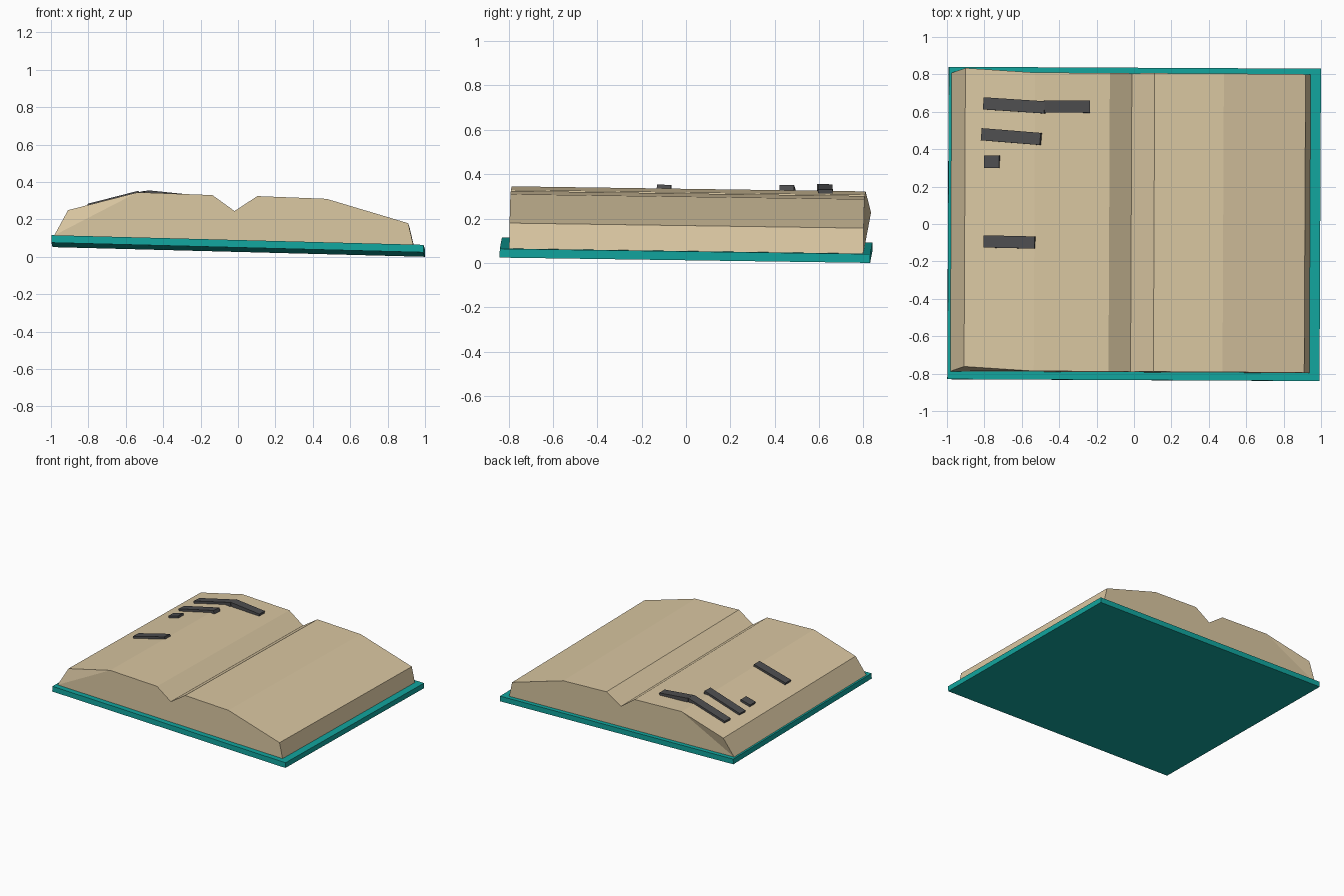
import bpy
import bmesh
from mathutils import Euler, Matrix, Vector

default = bpy.data.objects.get("Cube")
if default:
    bpy.data.objects.remove(default, do_unlink=True)

# The whole book rests at a slight tilt
TILT = Matrix.Translation((0, 0, 0.038)) @ Euler((-0.0143, 0.026, -0.005)).to_matrix().to_4x4()


def material(name, rgb):
    mat = bpy.data.materials.new(name)
    mat.use_nodes = True
    mat.diffuse_color = (*rgb, 1)
    mat.node_tree.nodes["Principled BSDF"].inputs["Base Color"].default_value = (*rgb, 1)
    return mat


teal = material("teal", (0.006, 0.38, 0.345))
paper = material("paper", (0.70, 0.57, 0.36))
ink = material("ink", (0.075, 0.075, 0.078))


def finish(name, bm, mat):
    bmesh.ops.recalc_face_normals(bm, faces=bm.faces)
    mesh = bpy.data.meshes.new(name)
    bm.to_mesh(mesh)
    bm.free()
    mesh.materials.append(mat)
    obj = bpy.data.objects.new(name, mesh)
    bpy.context.collection.objects.link(obj)
    obj.matrix_world = TILT
    return obj


def box(name, mat, size, transform):
    bm = bmesh.new()
    bmesh.ops.create_cube(bm, size=1, matrix=transform @ Matrix.Diagonal((*size, 1)))
    return finish(name, bm, mat)


# Cover board
box("cover", teal, (1.99, 1.67, 0.04), Matrix.Translation((0, 0, 0.02)))

# Page block: open-book profile swept front to back
profile = [(-0.98, 0.04), (-0.91, 0.177), (-0.54, 0.282), (-0.14, 0.277), (-0.02, 0.195),
           (0.10, 0.278), (0.47, 0.273), (0.91, 0.154), (0.94, 0.04)]
bm = bmesh.new()
rings = []
for y in (-0.793, 0.803):
    ring = [bm.verts.new((x, y, z)) for x, z in profile]
    ring[1].co.y += 0.024  # the left page corner is pushed back
    bm.faces.new(ring[:3])
    bm.faces.new([ring[0]] + ring[2:])
    rings.append(ring)
front, back = rings
for i in range(len(profile)):
    j = (i + 1) % len(profile)
    bm.faces.new((front[i], front[j], back[j], back[i]))
finish("pages", bm, paper)


# Ink bars lying on the left page
def slope_z(x):
    (x0, z0), (x1, z1) = profile[1:3]
    return z0 + (z1 - z0) * (x - x0) / (x1 - x0)


def bar(name, start, end, z_end=None, width=0.065, thick=0.03, lift=0.017):
    a = Vector((*start, slope_z(start[0]) + lift))
    b = Vector((*end, (slope_z(end[0]) if z_end is None else z_end) + lift))
    along = (b - a).normalized()
    across = Vector((0, 0, 1)).cross(along).normalized()
    normal = along.cross(across)
    frame = Matrix((along, across, normal)).transposed().to_4x4()
    centre = (a + b) / 2 - normal * thick / 2
    box(name, ink, ((b - a).length, width, thick), Matrix.Translation(centre) @ frame)


bar("heading_bar_outer", (-0.815, 0.638), (-0.49, 0.617))
bar("heading_bar_inner", (-0.49, 0.622), (-0.245, 0.622), z_end=0.278)
bar("second_bar", (-0.825, 0.473), (-0.512, 0.448))
bar("short_bar", (-0.81, 0.326), (-0.73, 0.326))
bar("lower_bar", (-0.81, -0.1), (-0.54, -0.106))
